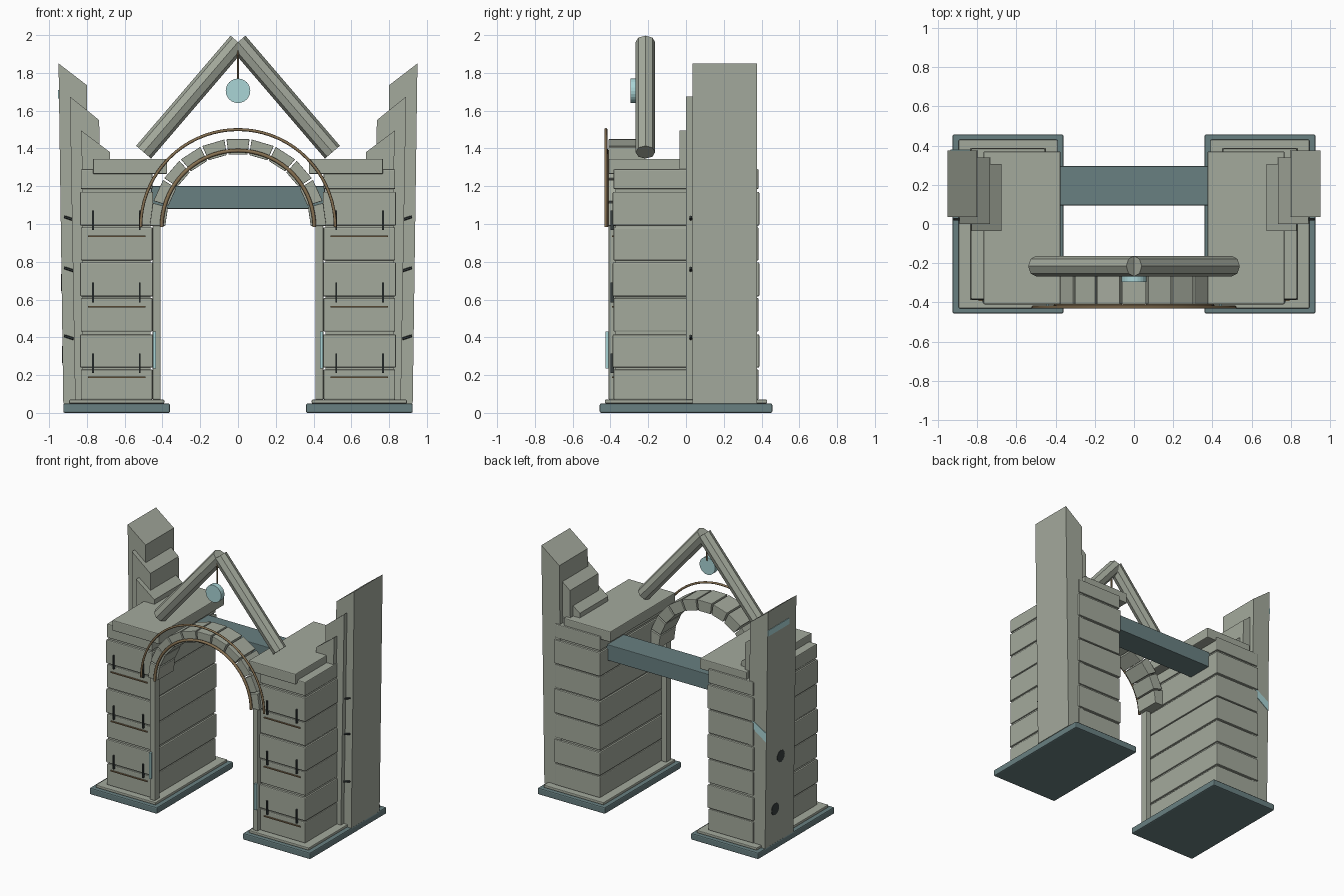
import bpy, bmesh, math
from mathutils import Vector

if "Cube" in bpy.data.objects:
    bpy.data.objects.remove(bpy.data.objects["Cube"])


def material(name, rgb):
    m = bpy.data.materials.new(name)
    m.diffuse_color = (*rgb, 1)
    m.use_nodes = True
    m.node_tree.nodes["Principled BSDF"].inputs["Base Color"].default_value = m.diffuse_color
    return m


STONE = material("grey stone", (0.37, 0.40, 0.335))
SLATE = material("dark slate", (0.14, 0.215, 0.22))
GLOW = material("pale blue", (0.40, 0.66, 0.67))
BRONZE = material("bronze", (0.24, 0.165, 0.085))
IRON = material("dark iron", (0.04, 0.05, 0.05))


def finish(name, bm, mat, bevel=0):
    bmesh.ops.recalc_face_normals(bm, faces=bm.faces)
    me = bpy.data.meshes.new(name)
    bm.to_mesh(me)
    bm.free()
    me.materials.append(mat)
    ob = bpy.data.objects.new(name, me)
    bpy.context.collection.objects.link(ob)
    if bevel:
        mod = ob.modifiers.new("Bevel", "BEVEL")
        mod.width = bevel
        mod.segments = 2
    return ob


def prism(name, pts, y0, y1, mat, bevel=0):
    """Extrude an x-z outline from y0 to y1."""
    bm = bmesh.new()
    a = [bm.verts.new((x, y0, z)) for x, z in pts]
    b = [bm.verts.new((x, y1, z)) for x, z in pts]
    bm.faces.new(a)
    bm.faces.new(b[::-1])
    n = len(pts)
    for i in range(n):
        j = (i + 1) % n
        bm.faces.new((a[i], b[i], b[j], a[j]))
    return finish(name, bm, mat, bevel)


def box(name, x, y, z, mat, bevel=0):
    pts = [(x[0], z[0]), (x[1], z[0]), (x[1], z[1]), (x[0], z[1])]
    return prism(name, pts, y[0], y[1], mat, bevel)


def rod(name, p, q, r, mat, sides=8):
    """Straight cylinder between two points."""
    p, q = Vector(p), Vector(q)
    bm = bmesh.new()
    bmesh.ops.create_cone(bm, cap_ends=True, segments=sides, radius1=r,
                          radius2=r, depth=(q - p).length)
    ob = finish(name, bm, mat)
    ob.location = (p + q) / 2
    ob.rotation_mode = 'QUATERNION'
    ob.rotation_quaternion = (q - p).to_track_quat('Z', 'Y')
    return ob


def arch_pipe(name, radius, thick, y, z, mat, steps=36, sides=8):
    """Half ring swept along an arc."""
    bm = bmesh.new()
    rings = []
    for i in range(steps + 1):
        t = math.pi * i / steps
        ring = []
        for k in range(sides):
            u = 2 * math.pi * k / sides
            r = radius + thick * math.cos(u)
            ring.append(bm.verts.new((r * math.cos(t), y + thick * math.sin(u),
                                      z + r * math.sin(t))))
        rings.append(ring)
    for r0, r1 in zip(rings, rings[1:]):
        for k in range(sides):
            j = (k + 1) % sides
            bm.faces.new((r0[k], r0[j], r1[j], r1[k]))
    bm.faces.new(rings[0])
    bm.faces.new(rings[-1])
    ob = finish(name, bm, mat)
    for f in ob.data.polygons:
        f.use_smooth = len(f.vertices) == 4
    return ob


COURSES = [(0.07, 0.23), (0.24, 0.415), (0.43, 0.608), (0.617, 0.797),
           (0.807, 0.982), (0.992, 1.17), (1.185, 1.29)]
# outer bottom x, outer top x, inner x, outer top z, inner top z, back y
BUTTRESSES = [(0.925, 0.95, 0.80, 1.85, 1.735, 0.375),
              (0.862, 0.89, 0.735, 1.675, 1.55, 0.34),
              (0.80, 0.83, 0.677, 1.495, 1.38, 0.305)]

for s, side in ((-1, "left"), (1, "right")):
    def sx(a, b):
        return (min(s * a, s * b), max(s * a, s * b))

    # Stepped footing, stone courses and cap
    box(side + "_plinth", sx(0.36, 0.925), (-0.457, 0.457), (0, 0.05), SLATE, 0.008)
    box(side + "_footing", sx(0.39, 0.894), (-0.43, 0.43), (0.05, 0.07), STONE, 0.005)
    box(side + "_pillar_core", sx(0.462, 0.824), (-0.372, 0.372), (0.06, 1.28), STONE)
    for i, z in enumerate(COURSES):
        e = 0.004 * (i % 2)
        box(f"{side}_course_{i}", sx(0.453 - e, 0.832 + e),
            (-0.384 - e, 0.384 + e), z, STONE, 0.006)
    box(side + "_cap", sx(0.375, 0.768), (-0.41, 0.37), (1.265, 1.345), STONE, 0.006)
    box(side + "_jamb", sx(0.41, 0.452), (-0.41, -0.35), (0.07, 0.99), STONE, 0.005)

    # Leaning buttresses with sloped tops
    for i, (xb, xt, xi, zo, zi, yb) in enumerate(BUTTRESSES):
        prism(f"{side}_buttress_{i}",
              [(s * xb, 0.05), (s * xt, zo), (s * xi, zi), (s * (xi - 0.02), 0.05)],
              yb - 0.34, yb, STONE)
    for i, z in enumerate((1.03, 0.76, 0.40)):
        rod(f"{side}_buttress_pin_{i}", (s * 0.87, 0.025, z - 0.008),
            (s * 0.92, 0.025, z + 0.008), 0.007, IRON, 6)

    # Iron clamps and bronze inlay on the front
    for i, z in enumerate((0.262, 0.637, 1.02)):
        for x in (0.52, 0.767):
            box(f"{side}_clamp_{i}", sx(x - 0.005, x + 0.005),
                (-0.40, -0.38), (z - 0.052, z + 0.052), IRON)
    for i, z in enumerate((0.188, 0.563, 0.935)):
        box(f"{side}_inlay_{i}", sx(0.49, 0.794), (-0.392, -0.38),
            (z - 0.004, z + 0.004), BRONZE)
    box(side + "_light_strip", sx(0.433, 0.449), (-0.426, -0.408),
        (0.235, 0.432), GLOW)

    # Gable rafter
    rod(side + "_rafter", (s * 0.50, -0.215, 1.38), (0, -0.215, 1.963), 0.052, STONE, 8)

# Arch stones
N, CZ, R0, R1 = 11, 0.985, 0.385, 0.468
for i in range(N):
    a = math.pi * i / N + 0.012
    b = math.pi * (i + 1) / N - 0.012
    pts = [(r * math.cos(t), CZ + r * math.sin(t))
           for r, t in ((R0, a), (R1, a), (R1, b), (R0, b))]
    prism(f"arch_stone_{i}", pts, -0.41, -0.22, STONE, 0.003)

# Bronze arch trims
arch_pipe("outer_arch_trim", 0.515, 0.008, -0.424, CZ, BRONZE)
arch_pipe("inner_arch_trim", 0.404, 0.01, -0.42, CZ, BRONZE)

# Rear tie beam
box("tie_beam", (-0.46, 0.46), (0.095, 0.295), (1.08, 1.2), SLATE, 0.004)

# Hanging disc lamp
rod("lamp_wire", (0, -0.25, 1.93), (0, -0.25, 1.75), 0.006, BRONZE, 6)
rod("lamp_disc", (0, -0.295, 1.705), (0, -0.255, 1.705), 0.065, GLOW, 24)


# Weathering plates on the left buttress
def outer_x(z):
    return -0.925 - 0.025 * (z - 0.05) / 1.8


for i, (y, z) in enumerate(((0.20, 0.69), (0.26, 0.31))):
    x = outer_x(z)
    rod(f"buttress_stain_{i}", (x - 0.003, y, z), (x + 0.003, y, z), 0.045, IRON, 12)
x = outer_x(1.69)
box("buttress_side_glow", (x - 0.004, x + 0.004), (0.12, 0.375), (1.665, 1.71), GLOW)
prism("buttress_back_glow", [(-0.935, 0.86), (-0.935, 0.93), (-0.82, 1.0), (-0.82, 0.94)],
      0.37, 0.379, GLOW)
